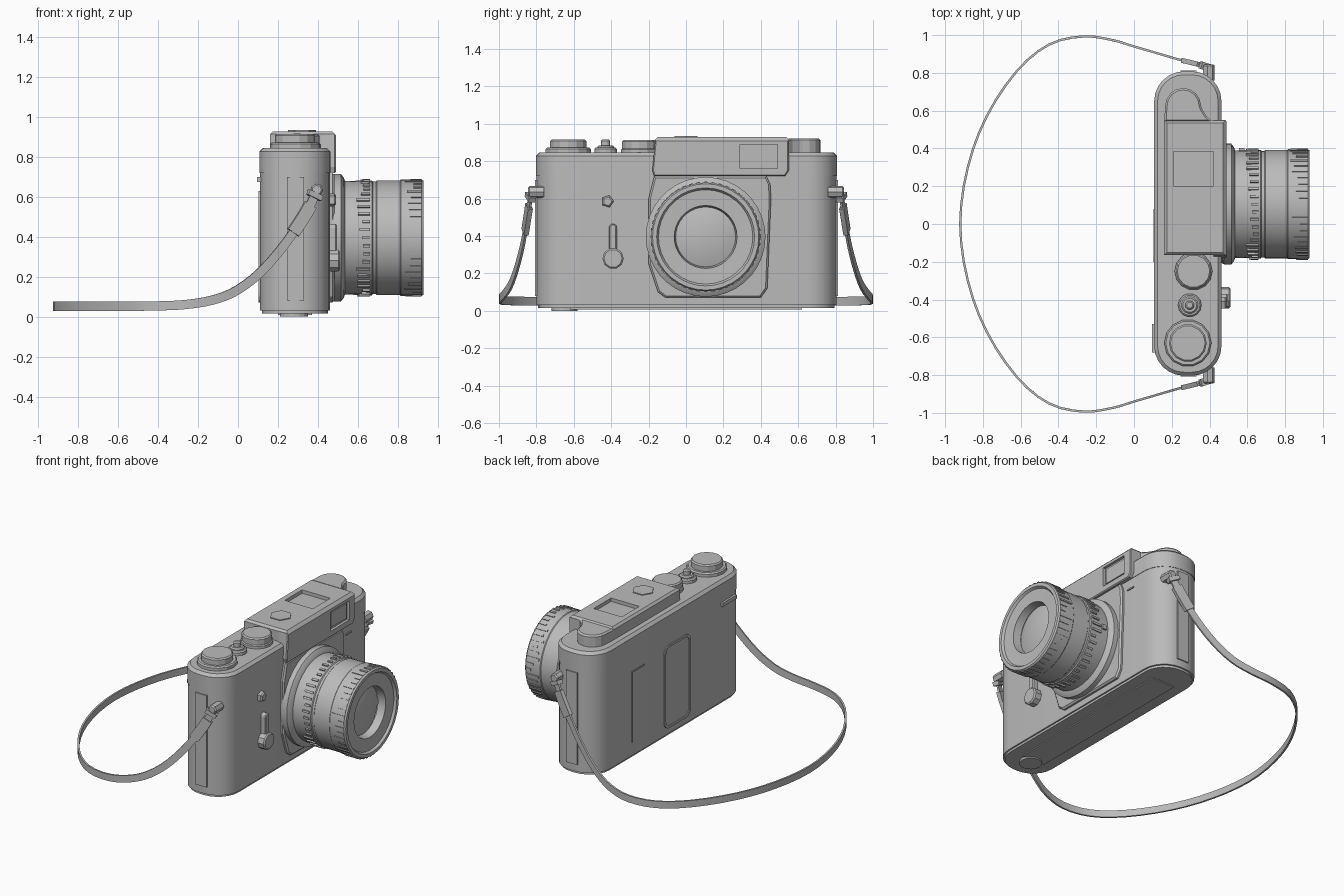
import bpy, bmesh, math, random
from mathutils import Vector, Matrix

random.seed(4)
if "Cube" in bpy.data.objects:
    bpy.data.objects.remove(bpy.data.objects["Cube"])

grey = bpy.data.materials.new("plain_grey")
grey.use_nodes = True
GREY = (0.5, 0.5, 0.5, 1)
grey.diffuse_color = GREY
grey.node_tree.nodes["Principled BSDF"].inputs["Base Color"].default_value = GREY


def finish(name, bm, smooth=None):
    bmesh.ops.recalc_face_normals(bm, faces=bm.faces)
    mesh = bpy.data.meshes.new(name)
    bm.to_mesh(mesh)
    bm.free()
    mesh.materials.append(grey)
    ob = bpy.data.objects.new(name, mesh)
    bpy.context.collection.objects.link(ob)
    bpy.ops.object.select_all(action="DESELECT")
    ob.select_set(True)
    bpy.context.view_layer.objects.active = ob
    if smooth:
        bpy.ops.object.shade_smooth_by_angle(angle=math.radians(smooth))
    return ob


def place(axis, a, b, h):
    """Put outline coordinates a, b at height h along the axis."""
    return {"x": (h, a, b), "y": (a, h, b), "z": (a, b, h)}[axis]


def prism(name, outline, axis, lo, hi, chamfer=0.0, smooth=None):
    """Extrude an outline along an axis, chamfering the rim at the hi end."""
    bm = bmesh.new()
    base = bm.faces.new([bm.verts.new(place(axis, a, b, lo)) for a, b in outline])
    ext = bmesh.ops.extrude_face_region(bm, geom=[base])["geom"]
    bmesh.ops.translate(bm, vec=Vector(place(axis, 0, 0, hi - lo)),
                        verts=[g for g in ext if isinstance(g, bmesh.types.BMVert)])
    if chamfer:
        top = [g for g in ext if isinstance(g, bmesh.types.BMFace)][0]
        bmesh.ops.bevel(bm, geom=list(top.edges), offset=chamfer, segments=1,
                        affect="EDGES", profile=0.5)
    return finish(name, bm, smooth)


def rect(a0, a1, b0, b1, r=0.0, n=6):
    """Rectangle outline with optional round corners."""
    if not r:
        return [(a0, b0), (a1, b0), (a1, b1), (a0, b1)]
    corners = [(a1 - r, b1 - r), (a0 + r, b1 - r), (a0 + r, b0 + r), (a1 - r, b0 + r)]
    return [(a + r * math.cos(t), b + r * math.sin(t))
            for k, (a, b) in enumerate(corners)
            for t in [(k + i / n) * math.pi / 2 for i in range(n + 1)]]


def disc(a, b, r, n=16):
    return [(a + r * math.cos(2 * math.pi * i / n), b + r * math.sin(2 * math.pi * i / n))
            for i in range(n)]


def cut(ob, cutter):
    """Subtract the cutter from the object and remove it."""
    mod = ob.modifiers.new("cut", "BOOLEAN")
    mod.operation, mod.solver, mod.object = "DIFFERENCE", "EXACT", cutter
    cutter.hide_render = True
    bpy.context.view_layer.objects.active = ob
    bpy.ops.object.modifier_apply(modifier=mod.name)
    bpy.data.objects.remove(cutter)


# Body, with a thin base and a chamfered top plate
prism("body", rect(0.11, 0.46, -0.8, 0.805, 0.155), "z", 0.03, 0.72, 0, 30)
prism("top_plate", rect(0.107, 0.463, -0.803, 0.808, 0.157), "z", 0.72, 0.845, 0.018, 30)
prism("base_plate", rect(0.12, 0.45, -0.79, 0.795, 0.15), "z", 0.015, 0.03, 0, 30)
prism("base_strip", rect(0.2, 0.37, -0.62, 0.62), "z", 0.008, 0.016)
prism("base_lock", disc(0.28, -0.65, 0.07), "z", 0.0, 0.016)

# Viewfinder housing with window and top recess
house = prism("housing", rect(0.16, 0.485, -0.165, 0.55), "z", 0.83, 0.928, 0.014)
cut(house, prism("cutter", rect(0.21, 0.42, 0.2, 0.385), "z", 0.905, 1.0))
front = prism("housing_front", [(-0.17, 0.72), (0.53, 0.72), (0.55, 0.75), (0.55, 0.915),
                                (-0.165, 0.915), (-0.18, 0.75)], "x", 0.42, 0.49, 0.006)
for ob in (house, front):
    cut(ob, prism("cutter", rect(0.29, 0.49, 0.76, 0.89), "x", 0.472, 0.6))
prism("viewfinder_glass", rect(0.305, 0.475, 0.775, 0.875), "x", 0.46, 0.48)
prism("housing_tail", [(0.16, 0.54), (0.42, 0.54), (0.385, 0.57), (0.36, 0.61)]
      + [(0.26 + 0.095 * math.cos(t * math.pi / 8), 0.625 + 0.095 * math.sin(t * math.pi / 8))
         for t in range(9)], "z", 0.83, 0.922, 0.01)
prism("frame_counter", disc(0.32, 0.0, 0.07, 6), "z", 0.92, 0.934)

# Controls on the top plate: (name, x, y, [(radius, height), ...])
for name, x, y, steps in [
        ("rewind_knob", 0.285, -0.63, [(0.125, 0.872), (0.1, 0.915)]),
        ("shutter_button", 0.295, -0.43, [(0.062, 0.872), (0.045, 0.885), (0.024, 0.917)]),
        ("speed_dial", 0.315, -0.25, [(0.1, 0.87), (0.094, 0.912)])]:
    for i, (r, top) in enumerate(steps):
        prism(f"{name}_{i + 1}", disc(x, y, r, 14), "z", 0.83, top, 0.008)

# Lens mount plate and lens barrel turned around the x axis
CY, CZ = 0.105, 0.395
prism("mount_plate", [(-0.17, 0.72), (-0.2, 0.6), (-0.2, 0.25), (-0.15, 0.1), (-0.11, 0.07),
                      (0.4, 0.07), (0.435, 0.12), (0.455, 0.6), (0.45, 0.68), (0.43, 0.72)],
      "x", 0.45, 0.482, 0.01)


def turned(name, profile, n=36):
    bm = bmesh.new()
    pts = [bm.verts.new((x, CY, CZ + r)) for x, r in profile]
    edges = [bm.edges.new(p) for p in zip(pts, pts[1:])]
    bmesh.ops.spin(bm, geom=pts + edges, cent=(0, CY, CZ), axis=(1, 0, 0),
                   angle=2 * math.pi, steps=n, use_merge=True)
    bmesh.ops.remove_doubles(bm, verts=bm.verts, dist=0.0005)
    return finish(name, bm, 25)


turned("lens_barrel", [(0.46, 0.31), (0.48, 0.32), (0.515, 0.32), (0.53, 0.3), (0.535, 0.284),
                       (0.67, 0.288), (0.675, 0.282), (0.69, 0.282), (0.695, 0.287),
                       (0.81, 0.287), (0.815, 0.291), (0.92, 0.291), (0.93, 0.284),
                       (0.93, 0.262), (0.915, 0.252), (0.912, 0.168), (0.86, 0.16)])
turned("lens_glass", [(0.855, 0.165), (0.868, 0.12), (0.877, 0.06), (0.88, 0)], 20)

# Broken grip ribs around the barrel
bm = bmesh.new()
for start, end, count in [(0.59, 0.66, 44), (0.825, 0.92, 48)]:
    for i in range(count):
        length = (end - start) * random.uniform(0.4, 1.0)
        spin = Matrix.Rotation(2 * math.pi * i / count, 4, "X")
        bmesh.ops.create_cube(bm, size=1, matrix=Matrix.Translation((0, CY, CZ)) @ spin
                              @ Matrix.Translation((end - length / 2, 0, 0.289))
                              @ Matrix.Diagonal((length, 0.014, 0.012, 1)))
finish("grip_ribs", bm)
prism("lens_index", rect(0.555, 0.585, 0.385, 0.402), "z", 0.38, 0.41)

# Front controls
prism("timer_pivot", disc(-0.39, 0.28, 0.057, 10), "x", 0.45, 0.51, 0.008)
prism("timer_arm", rect(-0.412, -0.37, 0.3, 0.465, 0.02, 3), "x", 0.45, 0.495, 0.006)
prism("release_nub", disc(-0.42, 0.585, 0.034, 5), "x", 0.45, 0.49, 0.008)
prism("front_mark", rect(0.49, 0.55, 0.648, 0.656), "x", 0.45, 0.467)

# Back door panel, seam and thumb rest
panel = prism("back_panel", rect(-0.2, 0.08, 0.07, 0.63, 0.05, 4), "x", 0.103, 0.12)
cut(panel, prism("cutter", rect(-0.185, 0.065, 0.085, 0.615, 0.04, 4), "x", 0.09, 0.108))
prism("back_seam", rect(0.415, 0.422, 0.12, 0.6), "x", 0.105, 0.12)
prism("back_seam_top", rect(0.29, 0.422, 0.593, 0.6), "x", 0.105, 0.12)
prism("back_latch", rect(-0.68, -0.53, 0.675, 0.7), "x", 0.096, 0.13)


def ribbon(name, path, width, thick):
    """Sweep an upright flat band along a path."""
    bm, last = bmesh.new(), None
    for i, p in enumerate(path):
        t = (path[min(i + 1, len(path) - 1)] - path[max(i - 1, 0)]).normalized()
        w = (Vector((0, 0, 1)) - t * t.z).normalized()
        n = t.cross(w)
        ring = [bm.verts.new(p + w * a * width / 2 + n * b * thick / 2)
                for a, b in ((1, 1), (1, -1), (-1, -1), (-1, 1))]
        if last:
            for k in range(4):
                bm.faces.new((last[k], last[k - 1], ring[k - 1], ring[k]))
        else:
            bm.faces.new(ring)
        last = ring
    bm.faces.new(last)
    return finish(name, bm, 30)


# Strap: one half of the loop, smoothed and mirrored across y
half = [Vector(p) for p in [
    (0.39, 0.83, 0.62), (0.34, 0.845, 0.52), (0.24, 0.87, 0.37), (0.12, 0.905, 0.23),
    (0, 0.94, 0.135), (-0.12, 0.975, 0.085), (-0.27, 0.993, 0.06), (-0.45, 0.95, 0.053),
    (-0.62, 0.81, 0.052), (-0.78, 0.57, 0.052), (-0.88, 0.3, 0.052), (-0.92, 0, 0.052)]]
loop = half + [Vector((p.x, -p.y, p.z)) for p in half[-2::-1]]
path = []
for i in range(len(loop) - 1):
    a, b, c, d = (loop[min(max(i + k, 0), len(loop) - 1)] for k in (-1, 0, 1, 2))
    for s in (0, 1 / 3, 2 / 3):
        path.append(b + (c - a) * s / 2 + (2 * a - 5 * b + 4 * c - d) * s * s / 2
                    + (3 * b - a - 3 * c + d) * s ** 3 / 2)
path.append(loop[-1])
ribbon("strap", path, 0.046, 0.012)

# Each end: side panel, strap keeper, clasp and lug
for side, word in ((1, "left"), (-1, "right")):
    y = 0.805 if side > 0 else 0.8
    prism(f"{word}_end_panel", rect(0.245, 0.33, 0.08, 0.7), "y", side * (y - 0.02), side * (y + 0.007))
    ends = [Vector((p.x, side * p.y, p.z)) for p in path[:6]]
    ribbon(f"{word}_strap_keeper", ends[2:6], 0.066, 0.026)
    ribbon(f"{word}_clasp", ends[:2], 0.075, 0.04)
    prism(f"{word}_lug", disc(0.395, 0.635, 0.032, 7), "y", side * 0.76, side * 0.845, 0.008)
